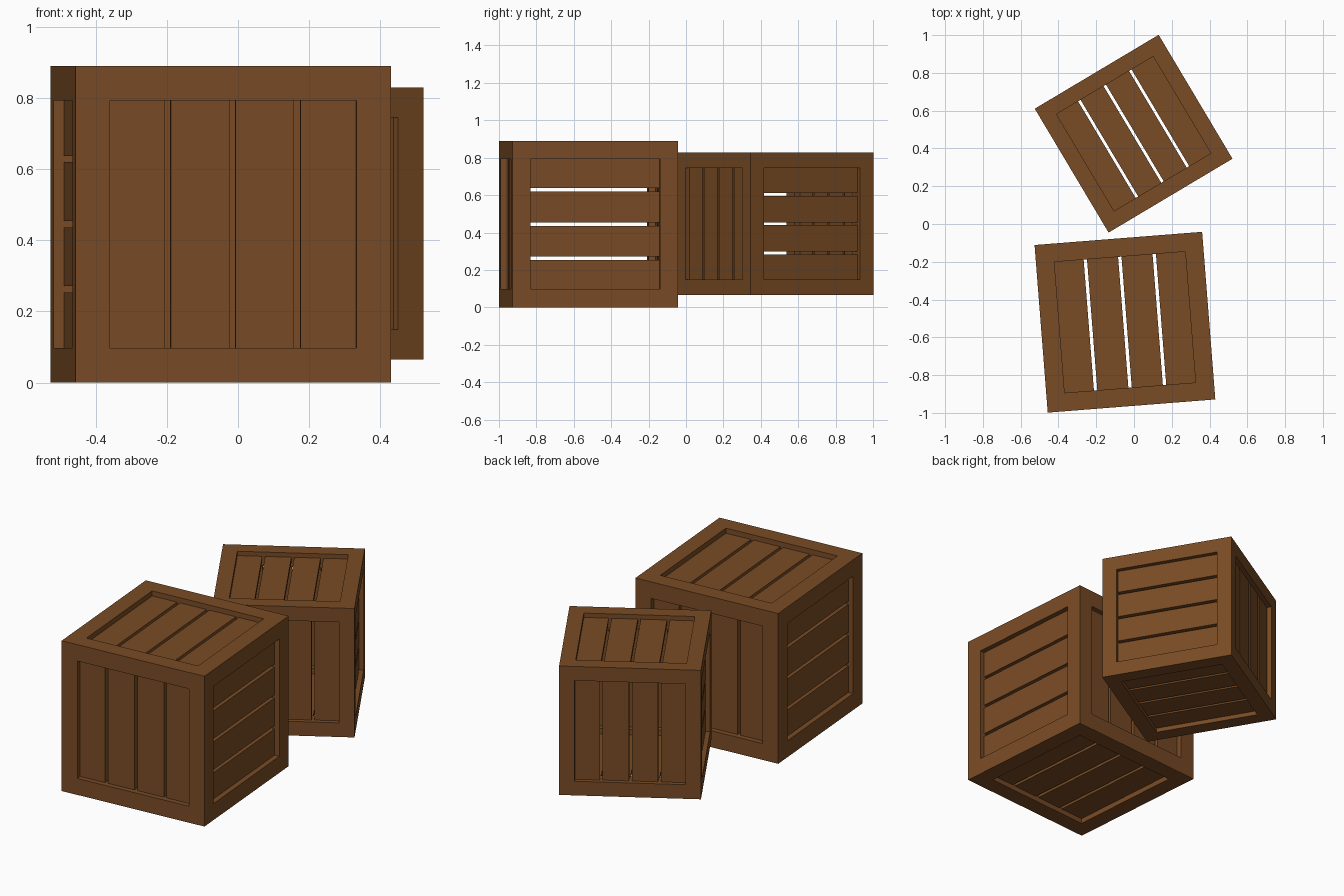
import bpy, bmesh, math
from mathutils import Matrix, Vector

if "Cube" in bpy.data.objects:
    bpy.data.objects.remove(bpy.data.objects["Cube"])

wood = bpy.data.materials.new("brown_wood")
wood.diffuse_color = (0.190, 0.071, 0.0185, 1)
wood.use_nodes = True
wood.node_tree.nodes["Principled BSDF"].inputs["Base Color"].default_value = wood.diffuse_color

SIZE = 0.89      # crate side
BAR = 0.0975     # square frame bar
RECESS = 0.03    # how deep the planks sit
THICK = 0.03     # plank thickness
PITCH = 0.183    # plank spacing
PLANK = 0.165    # plank width
H = SIZE / 2
OPEN = SIZE - 2 * BAR


def box(bm, centre, dims):
    m = Matrix.Translation(Vector(centre)) @ Matrix.Diagonal((*dims, 1))
    bmesh.ops.create_cube(bm, size=1, matrix=m)


def finish(bm, name, place):
    mesh = bpy.data.meshes.new(name)
    bm.to_mesh(mesh)
    bm.free()
    mesh.materials.append(wood)
    obj = bpy.data.objects.new(name, mesh)
    obj.matrix_world = place
    bpy.context.collection.objects.link(obj)


def crate(name, place):
    # frame: four full-height posts with rails between them
    bm = bmesh.new()
    c = H - BAR / 2
    for a in (-c, c):
        for b in (-c, c):
            box(bm, (a, b, 0), (BAR, BAR, SIZE))
            box(bm, (0, a, b), (OPEN, BAR, BAR))
            box(bm, (a, 0, b), (BAR, OPEN, BAR))
    finish(bm, name + "_frame", place)

    # recessed planks, four per side, ends tucked into the frame
    d = H - RECESS - THICK / 2
    length = OPEN + 0.02
    for side, sign in (("left", -1), ("right", 1), ("front", -1),
                       ("back", 1), ("bottom", -1), ("top", 1)):
        bm = bmesh.new()
        for i in range(4):
            o = (i - 1.5) * PITCH
            if side in ("left", "right"):
                box(bm, (sign * d, 0, o), (THICK, length, PLANK))
            elif side in ("front", "back"):
                box(bm, (o, sign * d, 0), (PLANK, THICK, length))
            else:
                box(bm, (o, 0, sign * d), (PLANK, length, THICK))
        finish(bm, f"{name}_{side}_planks", place)


def placement(x, y, z, degrees, scale):
    return (Matrix.Translation((x, y, z))
            @ Matrix.Rotation(math.radians(degrees), 4, 'Z')
            @ Matrix.Scale(scale, 4))


crate("large_crate", placement(-0.048, -0.52, 0.445, 4.5, 1.0))
crate("small_crate", placement(-0.002, 0.478, 0.447, 30.8, 0.858))
